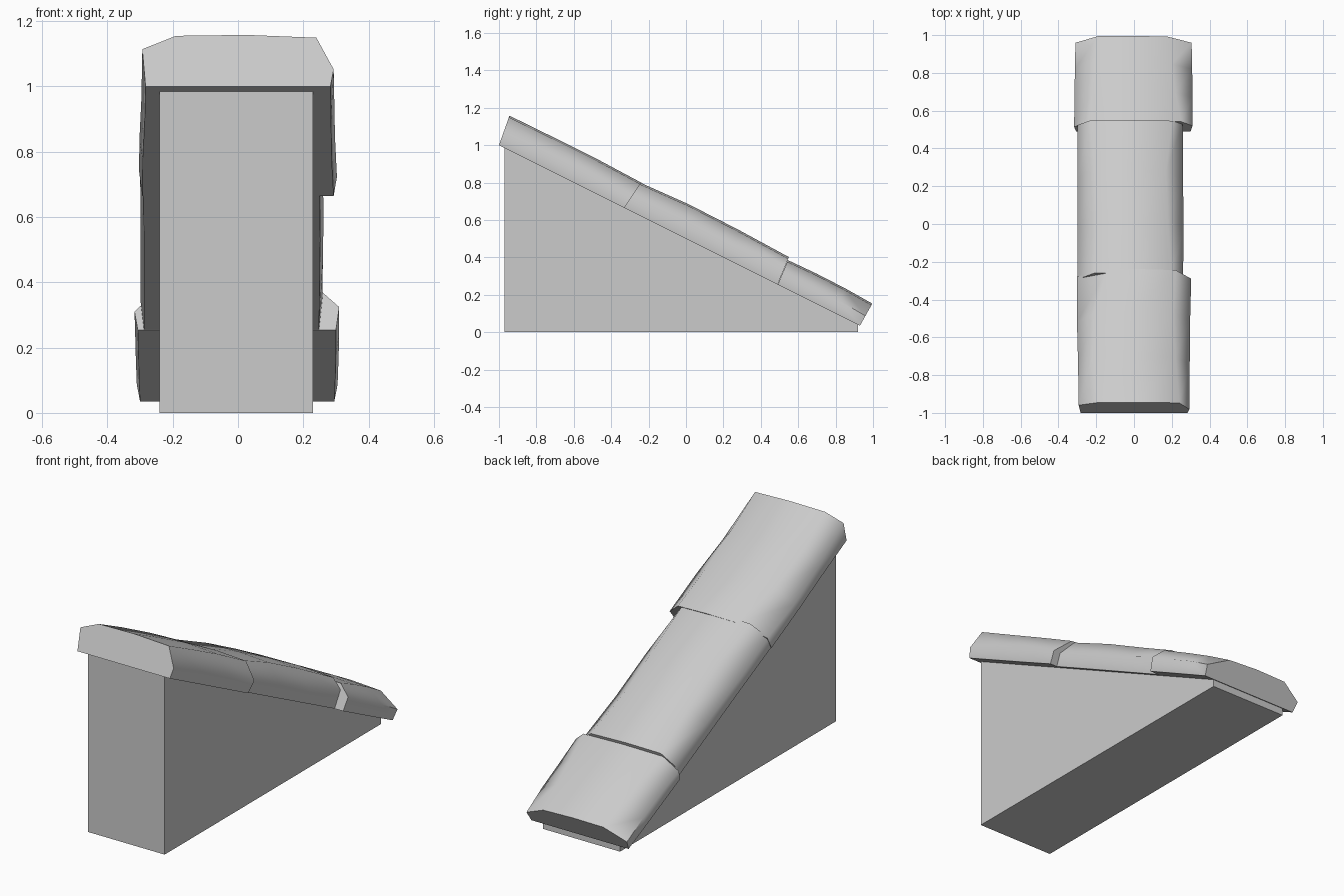
import bpy
import bmesh
import math
from mathutils import Vector

cube = bpy.data.objects.get("Cube")
if cube:
    bpy.data.objects.remove(cube, do_unlink=True)

stone = bpy.data.materials.new("grey_stone")
stone.use_nodes = True
GREY = (0.6, 0.6, 0.6, 1.0)
stone.diffuse_color = GREY
stone.node_tree.nodes["Principled BSDF"].inputs["Base Color"].default_value = GREY

# Slope frame: upper edge, direction downhill, direction out of the slope
TOP = Vector((0, -1.0, 1.0))
DOWN = Vector((0, 2, -1)).normalized()
OUT = Vector((0, 1, 2)).normalized()


def loft(name, rings, smooth=False):
    """Skin matching closed rings and cap both ends."""
    bm = bmesh.new()
    rows = [[bm.verts.new(p) for p in ring] for ring in rings]
    n = len(rows[0])
    for a, b in zip(rows, rows[1:]):
        for i in range(n):
            j = (i + 1) % n
            bm.faces.new((a[i], a[j], b[j], b[i]))
    bm.faces.new(rows[0])
    bm.faces.new(rows[-1])
    bmesh.ops.recalc_face_normals(bm, faces=bm.faces[:])
    mesh = bpy.data.meshes.new(name)
    bm.to_mesh(mesh)
    bm.free()
    mesh.materials.append(stone)
    obj = bpy.data.objects.new(name, mesh)
    bpy.context.collection.objects.link(obj)
    if smooth:
        bpy.ops.object.select_all(action='DESELECT')
        obj.select_set(True)
        bpy.context.view_layer.objects.active = obj
        bpy.ops.object.shade_smooth_by_angle(angle=math.radians(65))
    return obj


def slab_ring(s, lean, left, right, low, high, thick, side_l, side_r):
    """Cross-section: flat base, short sides, wide chamfers, slight crown."""
    mid = (low + high) / 2
    outline = [(left, 0), (left - 0.01, side_l), (low, thick),
               (mid, thick + 0.003), (high, thick - 0.006),
               (right + 0.01, side_r), (right, 0)]
    return [TOP + DOWN * (s + lean * t / thick) + OUT * t + Vector((x, 0, 0))
            for x, t in outline]


# Sloped support
profile = [(-0.97, 0), (0.92, 0), (0.92, 0.04), (-0.97, 0.985)]
loft("support_wedge", [[(x, y, z) for y, z in profile] for x in (-0.24, 0.23)])

# Worn stone slabs: position, lean, base sides, shoulders, thickness, side heights
slabs = {
    "upper_slab": [
        (0.00, -0.02, -0.283, 0.283, -0.19, 0.24, 0.163, 0.12, 0.055),
        (0.25, 0.00, -0.286, 0.285, -0.22, 0.22, 0.165, 0.08, 0.07),
        (0.50, 0.01, -0.292, 0.287, -0.21, 0.21, 0.165, 0.07, 0.08),
        (0.75, 0.02, -0.293, 0.293, -0.14, 0.22, 0.158, 0.09, 0.07)],
    "middle_slab": [
        (0.75, 0.00, -0.29, 0.25, -0.21, 0.20, 0.155, 0.08, 0.07),
        (1.05, 0.00, -0.288, 0.252, -0.20, 0.18, 0.168, 0.07, 0.08),
        (1.35, 0.00, -0.288, 0.25, -0.21, 0.17, 0.165, 0.08, 0.08),
        (1.666, -0.012, -0.288, 0.248, -0.23, 0.20, 0.155, 0.09, 0.10)],
    "lower_slab": [
        (1.667, -0.01, -0.307, 0.30, -0.24, 0.25, 0.138, 0.06, 0.075),
        (1.83, 0.00, -0.305, 0.30, -0.22, 0.22, 0.142, 0.07, 0.07),
        (2.00, 0.00, -0.303, 0.298, -0.21, 0.20, 0.14, 0.07, 0.07),
        (2.158, 0.006, -0.30, 0.295, -0.19, 0.18, 0.132, 0.06, 0.06)],
}
for name, sections in slabs.items():
    loft(name, [slab_ring(*section) for section in sections], smooth=True)
